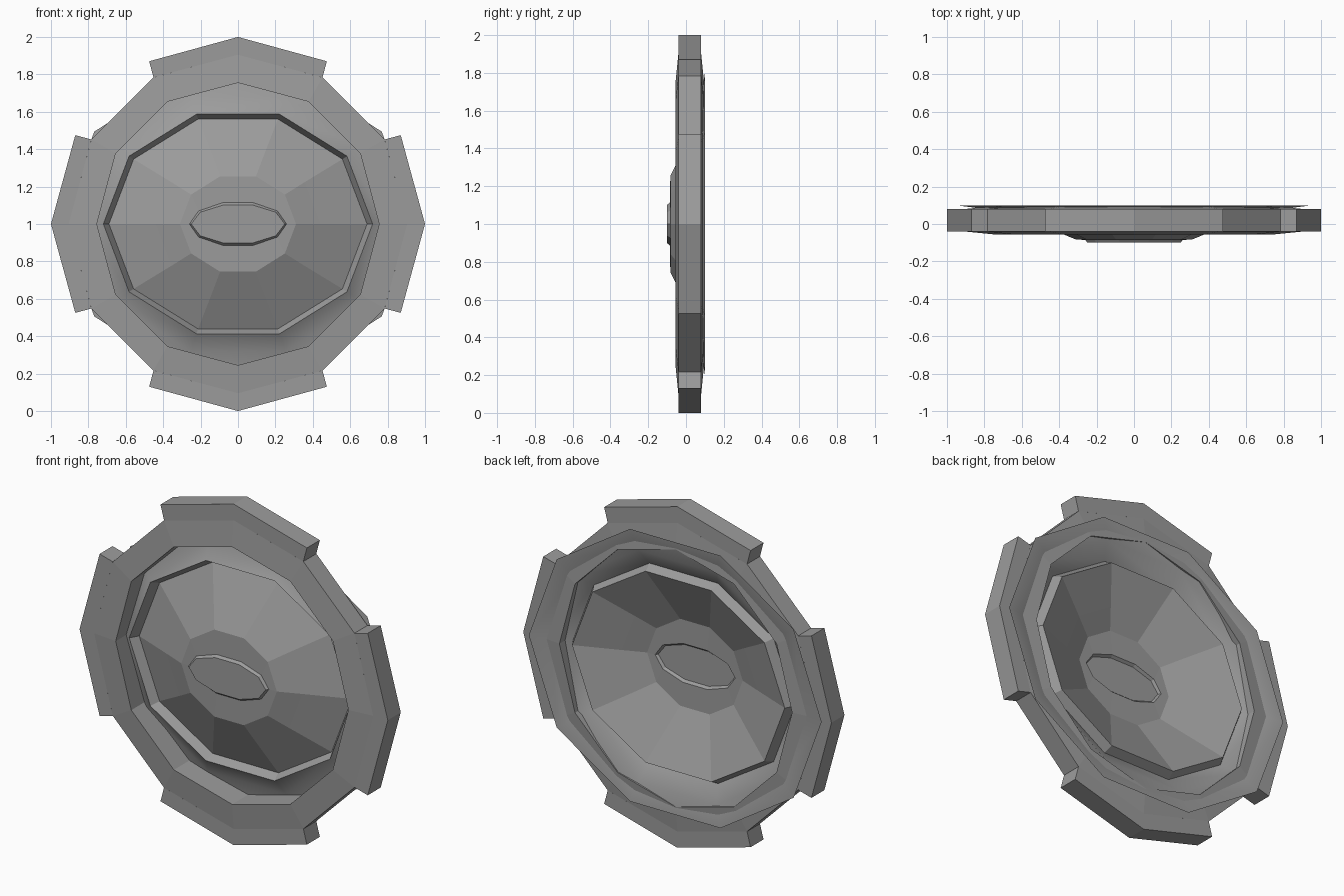
import bpy, bmesh
from math import sin, cos, tau

if "Cube" in bpy.data.objects:
    bpy.data.objects.remove(bpy.data.objects["Cube"])

CENTER_Z = 1.0

steel = bpy.data.materials.new("plain_grey")
GREY = (0.33, 0.33, 0.33, 1)
steel.diffuse_color = GREY
steel.use_nodes = True
steel.node_tree.nodes["Principled BSDF"].inputs["Base Color"].default_value = GREY


def finish(bm, name, solid=False, smooth=False):
    if solid:
        bmesh.ops.recalc_face_normals(bm, faces=bm.faces[:])
    for f in bm.faces:
        f.smooth = smooth
    mesh = bpy.data.meshes.new(name)
    bm.to_mesh(mesh)
    bm.free()
    mesh.materials.append(steel)
    obj = bpy.data.objects.new(name, mesh)
    bpy.context.collection.objects.link(obj)
    return obj


def rings(name, profile, sides, closed=False, cap=False, smooth=False):
    """Bridge elliptical rings (x radius, z radius, y), outermost first."""
    bm = bmesh.new()
    loops = []
    for rx, rz, y in profile:
        angles = [tau * i / sides for i in range(sides)]
        loops.append([bm.verts.new((rx * cos(a), y, CENTER_Z + rz * sin(a)))
                      for a in angles])
    pairs = list(zip(loops, loops[1:]))
    if closed:
        pairs.append((loops[-1], loops[0]))
    for a, b in pairs:
        for i in range(sides):
            j = (i + 1) % sides
            bm.faces.new((a[i], a[j], b[j], b[i]))
    if cap:
        bm.faces.new(loops[-1])
    return finish(bm, name, solid=closed, smooth=smooth)


# Twelve-sided plate, slightly thicker towards its hole
FRONT, BACK = -0.04, 0.08
rings("ring_plate", [(0.905, 0.905, FRONT), (0.755, 0.755, FRONT - 0.015),
                     (0.755, 0.755, BACK + 0.015), (0.905, 0.905, BACK)],
      12, closed=True)

# Four pointed lugs around the plate
half = [(0.452, 0.784), (0.475, 0.87)]
outline = half + [(0, 1)] + [(-x, z) for x, z in reversed(half)] + [(0, 0.905)]
for k, side in enumerate(("top", "left", "bottom", "right")):
    c, s = cos(-tau * k / 4), sin(-tau * k / 4)
    bm = bmesh.new()
    face = bm.faces.new([bm.verts.new((x * c - z * s, FRONT, CENTER_Z + x * s + z * c))
                         for x, z in outline])
    extruded = bmesh.ops.extrude_face_region(bm, geom=[face])["geom"]
    bmesh.ops.translate(bm, vec=(0, BACK - FRONT, 0),
                        verts=[v for v in extruded if isinstance(v, bmesh.types.BMVert)])
    finish(bm, side + "_lug", solid=True)

# Flared rim passing through the plate to the back
rings("flared_rim", [(0.95, 0.84, 0.1), (0.82, 0.715, 0.083), (0.72, 0.617, 0.02)],
      10, smooth=True)

# Thin dish: groove wall, cone, shoulder and raised hub
rings("dish", [(0.72, 0.617, 0.02), (0.69, 0.59, 0.07), (0.44, 0.38, -0.03),
               (0.31, 0.268, -0.083), (0.26, 0.12, -0.085), (0.25, 0.107, -0.1)],
      10, cap=True)
